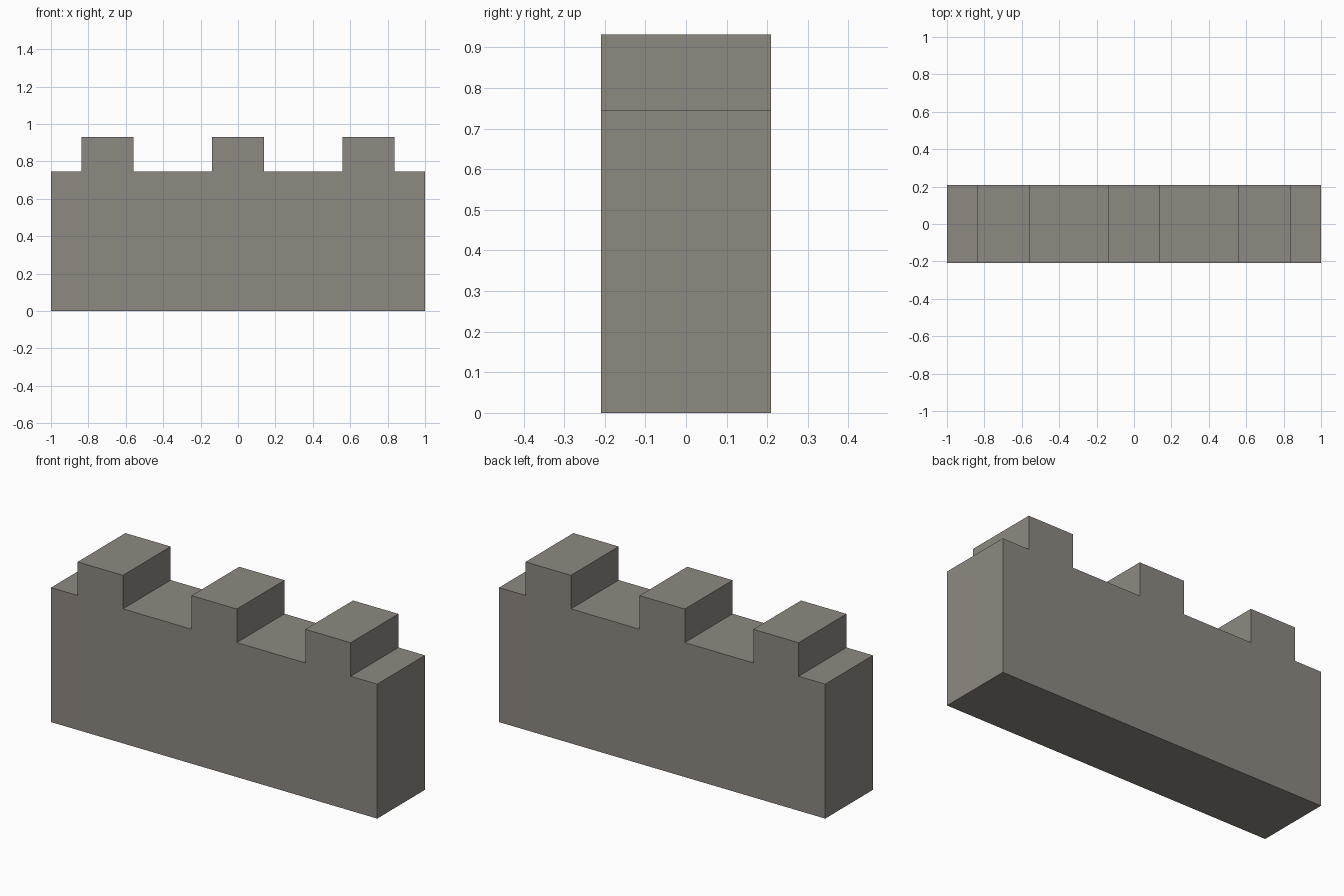
import bpy, bmesh

if "Cube" in bpy.data.objects:
    bpy.data.objects.remove(bpy.data.objects["Cube"])

HALF_LENGTH, HALF_DEPTH = 1.0, 0.209
WALL_TOP, MERLON_TOP = 0.745, 0.931
MERLON_HALF, MERLON_SPACING = 0.139, 0.698

# Crenellated front outline: wall with three evenly spaced merlons
outline = [(HALF_LENGTH, 0), (HALF_LENGTH, WALL_TOP)]
for i in (1, 0, -1):
    right = i * MERLON_SPACING + MERLON_HALF
    left = i * MERLON_SPACING - MERLON_HALF
    outline += [(right, WALL_TOP), (right, MERLON_TOP),
                (left, MERLON_TOP), (left, WALL_TOP)]
outline += [(-HALF_LENGTH, WALL_TOP), (-HALF_LENGTH, 0)]

# Extrude the outline through the wall thickness
bm = bmesh.new()
face = bm.faces.new([bm.verts.new((x, -HALF_DEPTH, z)) for x, z in outline])
extruded = bmesh.ops.extrude_face_region(bm, geom=[face], use_keep_orig=True)
back = [v for v in extruded["geom"] if isinstance(v, bmesh.types.BMVert)]
bmesh.ops.translate(bm, verts=back, vec=(0, 2 * HALF_DEPTH, 0))
bmesh.ops.recalc_face_normals(bm, faces=bm.faces)

mesh = bpy.data.meshes.new("battlement_wall")
bm.to_mesh(mesh)
bm.free()
wall = bpy.data.objects.new("battlement_wall", mesh)
bpy.context.collection.objects.link(wall)

# Warm grey stone
stone = bpy.data.materials.new("stone")
stone.diffuse_color = (0.27, 0.25, 0.22, 1)
stone.use_nodes = True
stone.node_tree.nodes["Principled BSDF"].inputs["Base Color"].default_value = stone.diffuse_color
mesh.materials.append(stone)
